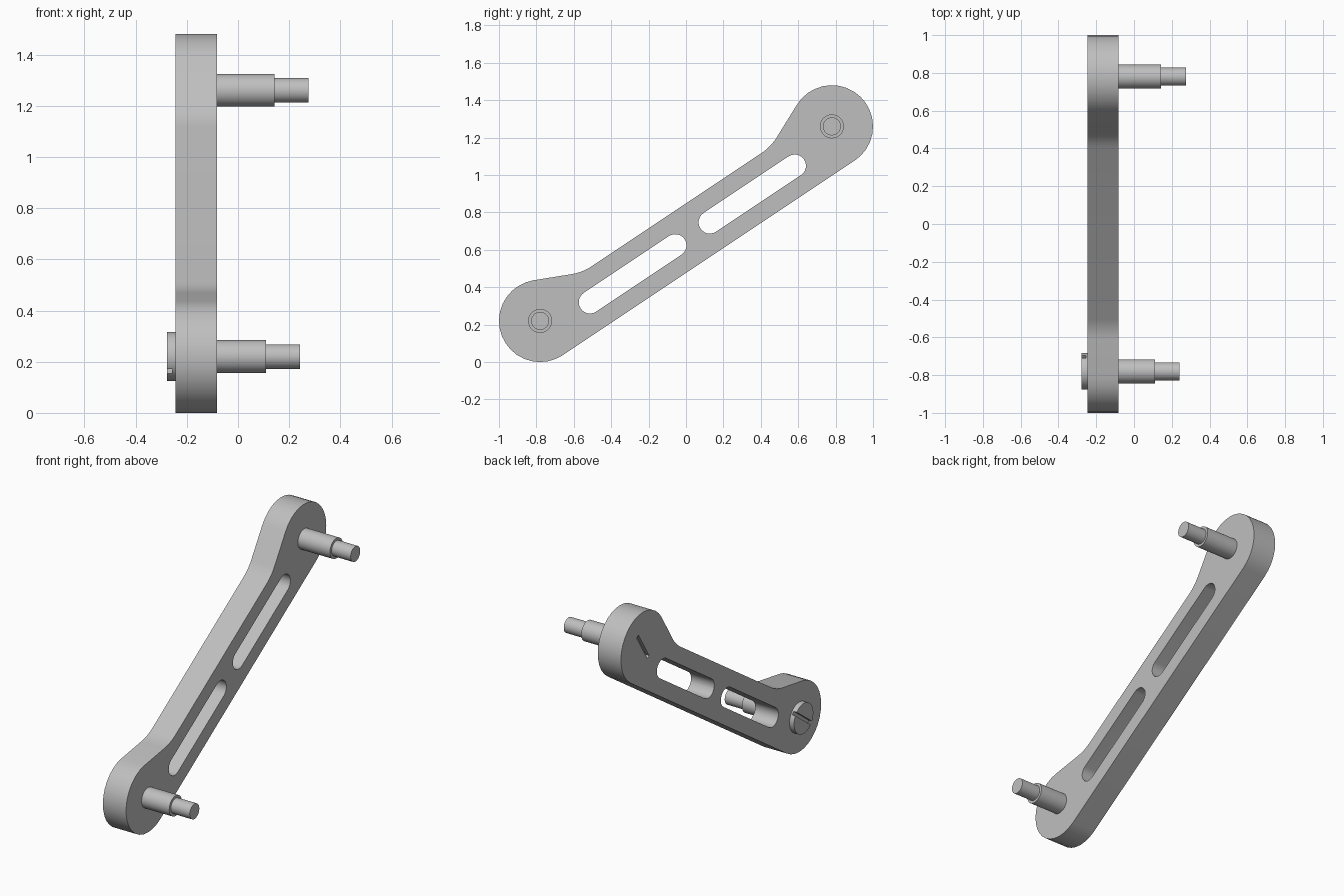
import bpy, bmesh
from math import sin, cos, radians, atan2, hypot, pi

cube = bpy.data.objects.get("Cube")
if cube:
    bpy.data.objects.remove(cube, do_unlink=True)

# Arm axis runs from the low hub to the high hub
LOW, HIGH = (-0.78, 0.22), (0.78, 1.26)
DY, DZ = HIGH[0] - LOW[0], HIGH[1] - LOW[1]
LENGTH, TILT = hypot(DY, DZ), atan2(DZ, DY)
HUB_R, BAR_TOP = 0.22, 0.09
BACK, FRONT = -0.245, -0.083

metal = bpy.data.materials.new("grey metal")
metal.use_nodes = True
metal.diffuse_color = (0.52, 0.52, 0.52, 1)
metal.node_tree.nodes["Principled BSDF"].inputs["Base Color"].default_value = (0.52, 0.52, 0.52, 1)


def place(x, u, v):
    """Arm coordinates (along, across) to world."""
    return (x, LOW[0] + u * cos(TILT) - v * sin(TILT),
            LOW[1] + u * sin(TILT) + v * cos(TILT))


def arc(cu, cv, r, start, end, steps):
    angles = [radians(start + (end - start) * i / steps) for i in range(steps + 1)]
    return [(cu + r * cos(a), cv + r * sin(a)) for a in angles]


def loft(name, sections):
    """Join matching outlines, given as (x, points), and cap both ends."""
    bm = bmesh.new()
    rings = [[bm.verts.new(place(x, u, v)) for u, v in pts] for x, pts in sections]
    n = len(rings[0])
    for a, b in zip(rings, rings[1:]):
        for i in range(n):
            j = (i + 1) % n
            bm.faces.new((a[i], a[j], b[j], b[i]))
    bm.faces.new(rings[0])
    bm.faces.new(rings[-1])
    bmesh.ops.recalc_face_normals(bm, faces=bm.faces)
    mesh = bpy.data.meshes.new(name)
    bm.to_mesh(mesh)
    bm.free()
    mesh.materials.append(metal)
    ob = bpy.data.objects.new(name, mesh)
    bpy.context.collection.objects.link(ob)
    return ob


def turned(name, u, steps):
    """Round part from (x, radius) steps, centred on the arm axis."""
    return loft(name, [(x, arc(u, 0, r, 0, 352.5, 47)) for x, r in steps])


def select(ob):
    bpy.ops.object.select_all(action='DESELECT')
    ob.select_set(True)
    bpy.context.view_layer.objects.active = ob


def cut(ob, cutter):
    cutter.hide_render = True
    select(ob)
    mod = ob.modifiers.new("cut", 'BOOLEAN')
    mod.operation, mod.solver, mod.object = 'DIFFERENCE', 'EXACT', cutter
    bpy.ops.object.modifier_apply(modifier=mod.name)
    bpy.data.objects.remove(cutter, do_unlink=True)


def groove(u, angle, length, x0, x1):
    """Screwdriver slot cutter, angle measured from horizontal."""
    a = radians(angle) - TILT
    corners = [(s * length / 2, t * 0.011) for s, t in ((-1, -1), (1, -1), (1, 1), (-1, 1))]
    pts = [(u + p * cos(a) - q * sin(a), p * sin(a) + q * cos(a)) for p, q in corners]
    return loft("groove_cutter", [(x0, pts), (x1, pts)])


# Arm plate: half outline, mirrored to the other hub
half = arc(0, 0, HUB_R, 270, 65.4, 18) + arc(0.391, BAR_TOP + 0.27, 0.27, -114.6, -90, 6)
outline = half + [(LENGTH - u, v) for u, v in reversed(half)]
arm = loft("arm_plate", [(BACK, outline), (FRONT, outline)])

# Two long windows through the bar
for near, far in ((0.277, 0.825), (LENGTH - 0.828, LENGTH - 0.282)):
    window = arc(near, -0.065, 0.06, 90, 270, 12) + arc(far, -0.065, 0.06, -90, 90, 12)
    cut(arm, loft("window_cutter", [(BACK - 0.1, window), (FRONT + 0.1, window)]))

# Flush slot on the back of the high hub
cut(arm, groove(LENGTH, 58, 0.2, BACK - 0.05, BACK + 0.022))

# Stepped pins and the slotted screw head
low_pin = turned("low_pin", 0, [(-0.15, 0.064), (0.11, 0.064), (0.11, 0.048), (0.242, 0.048)])
high_pin = turned("high_pin", LENGTH, [(-0.15, 0.064), (0.142, 0.064), (0.142, 0.048), (0.275, 0.048)])
screw = turned("screw_head", 0, [(-0.277, 0.096), (BACK + 0.01, 0.096)])
cut(screw, groove(0, 37, 0.3, -0.35, -0.255))

for ob in (arm, low_pin, high_pin, screw):
    select(ob)
    bpy.ops.object.shade_smooth_by_angle(angle=pi / 6)
